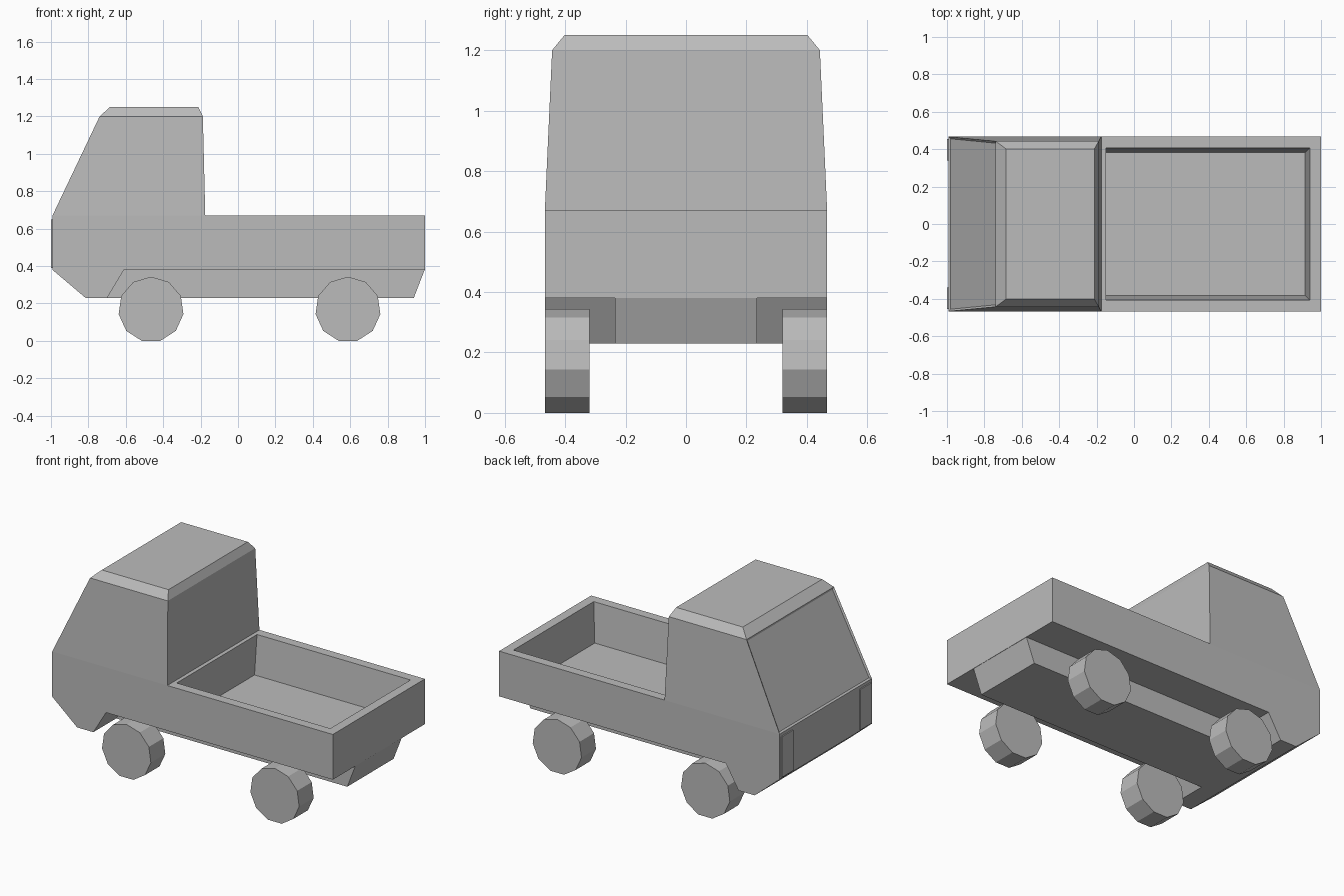
import bpy, bmesh, math
from mathutils import Vector, Matrix

cube = bpy.data.objects.get("Cube")
if cube:
    bpy.data.objects.remove(cube, do_unlink=True)

GREY = (0.5, 0.5, 0.5, 1)
paint = bpy.data.materials.new("plain grey")
paint.use_nodes = True
paint.diffuse_color = GREY
paint.node_tree.nodes["Principled BSDF"].inputs["Base Color"].default_value = GREY

HALF = 0.467    # half width of the body
DECK = 0.67     # height of the bed rim
SILL = 0.38     # underside beside the belly


def finish(name, bm):
    bmesh.ops.recalc_face_normals(bm, faces=bm.faces)
    mesh = bpy.data.meshes.new(name)
    bm.to_mesh(mesh)
    bm.free()
    mesh.materials.append(paint)
    obj = bpy.data.objects.new(name, mesh)
    bpy.context.collection.objects.link(obj)
    return obj


def prism(profile, y0, y1):
    """Side profile of (x, z) points extruded across the width."""
    bm = bmesh.new()
    face = bm.faces.new([bm.verts.new((x, y0, z)) for x, z in profile])
    grown = bmesh.ops.extrude_face_region(bm, geom=[face])["geom"]
    for v in grown:
        if isinstance(v, bmesh.types.BMVert):
            v.co.y = y1
    bmesh.ops.recalc_face_normals(bm, faces=bm.faces)
    return bm


def raise_face(bm, face, x0, x1, half, z):
    """Extrude a rectangular face to a new rectangle at height z."""
    mid = face.calc_center_median().x
    new = bmesh.ops.extrude_discrete_faces(bm, faces=[face])["faces"][0]
    for v in new.verts:
        v.co = (x0 if v.co.x < mid else x1, math.copysign(half, v.co.y), z)
    return new


# Body: lower shell with nose, cab raised from its front, bed sunk in its rear
bm = prism([(-0.992, SILL), (-0.815, 0.23), (-0.7, 0.23), (-0.61, SILL),
            (1, SILL), (1, DECK), (-0.175, DECK), (-0.992, DECK)], -HALF, HALF)
tops = [f for f in bm.faces if f.calc_center_median().z > DECK - 0.01]
cab_base, bed = sorted(tops, key=lambda f: f.calc_center_median().x)

bmesh.ops.inset_individual(bm, faces=[bed], thickness=0.085)
for v in bed.verts:
    if v.co.x < 0:
        v.co.x = -0.15
raise_face(bm, bed, -0.15, 0.915, 0.382, 0.42)

cab = raise_face(bm, cab_base, -0.74, -0.188, 0.443, 1.2)
raise_face(bm, cab, -0.685, -0.212, 0.402, 1.25)

# Windscreen: shallow panel set into the sloping front of the cab
bm.normal_update()
screen = next(f for f in bm.faces
              if f.calc_center_median().x < -0.8 and 0.8 < f.calc_center_median().z < 1.1
              and abs(f.calc_center_median().y) < 0.1)
bmesh.ops.inset_individual(bm, faces=[screen], thickness=0.016, depth=-0.008)
finish("body", bm)

# Belly between the wheels
finish("belly", prism([(-0.7, 0.23), (0.94, 0.23), (0.998, SILL), (-0.61, SILL)],
                      -0.235, 0.235))

for side, s in (("left", 1), ("right", -1)):
    # Headlamp plates on the nose
    finish(side + "_headlamp",
           prism([(-1, 0.39), (-0.992, 0.39), (-0.992, 0.65), (-1, 0.65)],
                 s * 0.34, s * 0.455))
    # Eleven-sided wheels, one corner at the top
    for end, x in (("front", -0.465), ("rear", 0.588)):
        rim = [Matrix.Rotation(math.tau * k / 11, 2) @ Vector((0, 0.175))
               for k in range(11)]
        finish(f"{end}_{side}_wheel",
               prism([(x + p.x, 0.168 + p.y) for p in rim], s * 0.32, s * HALF))
